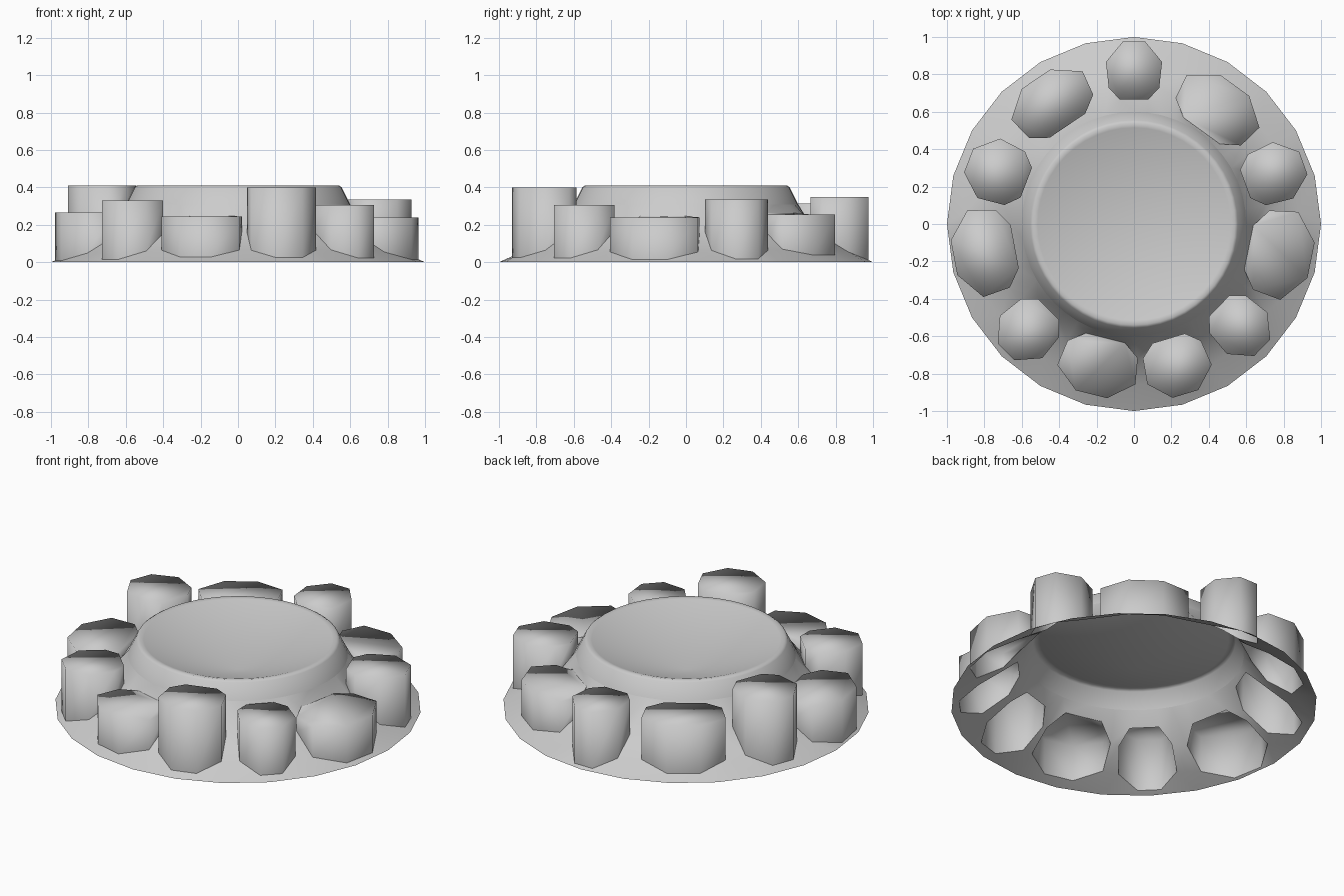
import bpy, bmesh, math
from mathutils import Vector
from mathutils.geometry import delaunay_2d_cdt

if "Cube" in bpy.data.objects:
    bpy.data.objects.remove(bpy.data.objects["Cube"])

TAU = math.tau


def make_object(name, verts, faces, angle=None):
    mesh = bpy.data.meshes.new(name)
    mesh.from_pydata(verts, [], faces)
    bm = bmesh.new()
    bm.from_mesh(mesh)
    bmesh.ops.recalc_face_normals(bm, faces=bm.faces)
    # open shells must face upwards overall
    if sum(f.normal.z * f.calc_area() for f in bm.faces) < 0:
        bmesh.ops.reverse_faces(bm, faces=bm.faces)
    bm.to_mesh(mesh)
    bm.free()
    ob = bpy.data.objects.new(name, mesh)
    bpy.context.collection.objects.link(ob)
    for p in mesh.polygons:
        p.use_smooth = True
    if angle:
        bpy.ops.object.select_all(action='DESELECT')
        ob.select_set(True)
        bpy.context.view_layer.objects.active = ob
        bpy.ops.object.shade_smooth_by_angle(angle=math.radians(angle))
    return ob


def ring(r, n):
    return [(r * math.cos(TAU * i / n), r * math.sin(TAU * i / n)) for i in range(n)]


# height of the sloping ground skirt at a given radius
SLOPE = [(0.60, 0.31), (0.66, 0.21), (0.80, 0.09), (0.95, 0.025), (1.0, 0.0)]


def skirt_z(r):
    for (r0, z0), (r1, z1) in zip(SLOPE, SLOPE[1:]):
        if r <= r1:
            return z0 + (z1 - z0) * max(0, (r - r0) / (r1 - r0))
    return 0.0


# stones: centre x, centre y, radial half size, tangential half size, top height
STONES = [
    (0.00, 0.82, 0.155, 0.150, 0.35),
    (0.45, 0.62, 0.150, 0.240, 0.255),
    (0.75, 0.27, 0.165, 0.160, 0.335),
    (0.78, -0.16, 0.170, 0.240, 0.24),
    (0.57, -0.55, 0.160, 0.155, 0.305),
    (0.23, -0.76, 0.155, 0.180, 0.40),
    (-0.19, -0.76, 0.155, 0.215, 0.245),
    (-0.57, -0.57, 0.160, 0.160, 0.33),
    (-0.80, -0.15, 0.165, 0.235, 0.265),
    (-0.73, 0.28, 0.165, 0.170, 0.41),
    (-0.44, 0.65, 0.150, 0.230, 0.315),
]
OUTLINE = [(1, 0.4), (0.3, 1), (-0.6, 0.9), (-1, 0.5),
           (-1, -0.5), (-0.6, -0.9), (0.3, -1), (1, -0.4)]


def stone_outline(x, y, a, b):
    u = Vector((x, y)).normalized()
    v = Vector((-u.y, u.x))
    return [Vector((x, y)) + u * (a * p) + v * (b * q) for p, q in OUTLINE]


# stones: open-bottomed prisms with flat tops
outlines = []
for i, (x, y, a, b, h) in enumerate(STONES):
    pts = stone_outline(x, y, a, b)
    outlines.append(pts)
    n = len(pts)
    verts = [(p.x, p.y, skirt_z(p.length)) for p in pts] + [(p.x, p.y, h) for p in pts]
    faces = [(k, (k + 1) % n, n + (k + 1) % n, n + k) for k in range(n)]
    faces.append(tuple(range(n, 2 * n)))
    make_object(f"stone_{i + 1}", verts, faces)

# ground skirt: triangulated between rim, mound and stone outlines
pts2d = [Vector(p) for p in ring(1.0, 24)]
holes = []
for loop in [[Vector(p) for p in ring(0.60, 48)]] + outlines:
    holes.append(list(range(len(pts2d), len(pts2d) + len(loop))))
    pts2d += loop
rim_edges = [(i, (i + 1) % 24) for i in range(24)]
vs, _, fs, _, _, origin = delaunay_2d_cdt(pts2d, rim_edges, holes, 0, 1e-5)
keep = [tuple(f) for f, o in zip(fs, origin) if not o]
make_object("ground_skirt", [(v.x, v.y, skirt_z(v.length)) for v in vs], keep)

# central mound with a conical dish
N = 48
PROFILE = [(0.60, 0.31), (0.555, 0.40), (0.54, 0.41), (0.515, 0.405)]
verts = [(x, y, z) for r, z in PROFILE for x, y in ring(r, N)] + [(0, 0, 0.22)]
faces = []
for j in range(len(PROFILE) - 1):
    for i in range(N):
        k = (i + 1) % N
        faces.append((j * N + i, j * N + k, (j + 1) * N + k, (j + 1) * N + i))
last = (len(PROFILE) - 1) * N
faces += [(last + i, last + (i + 1) % N, len(verts) - 1) for i in range(N)]
make_object("fire_bowl_mound", verts, faces, 60)
